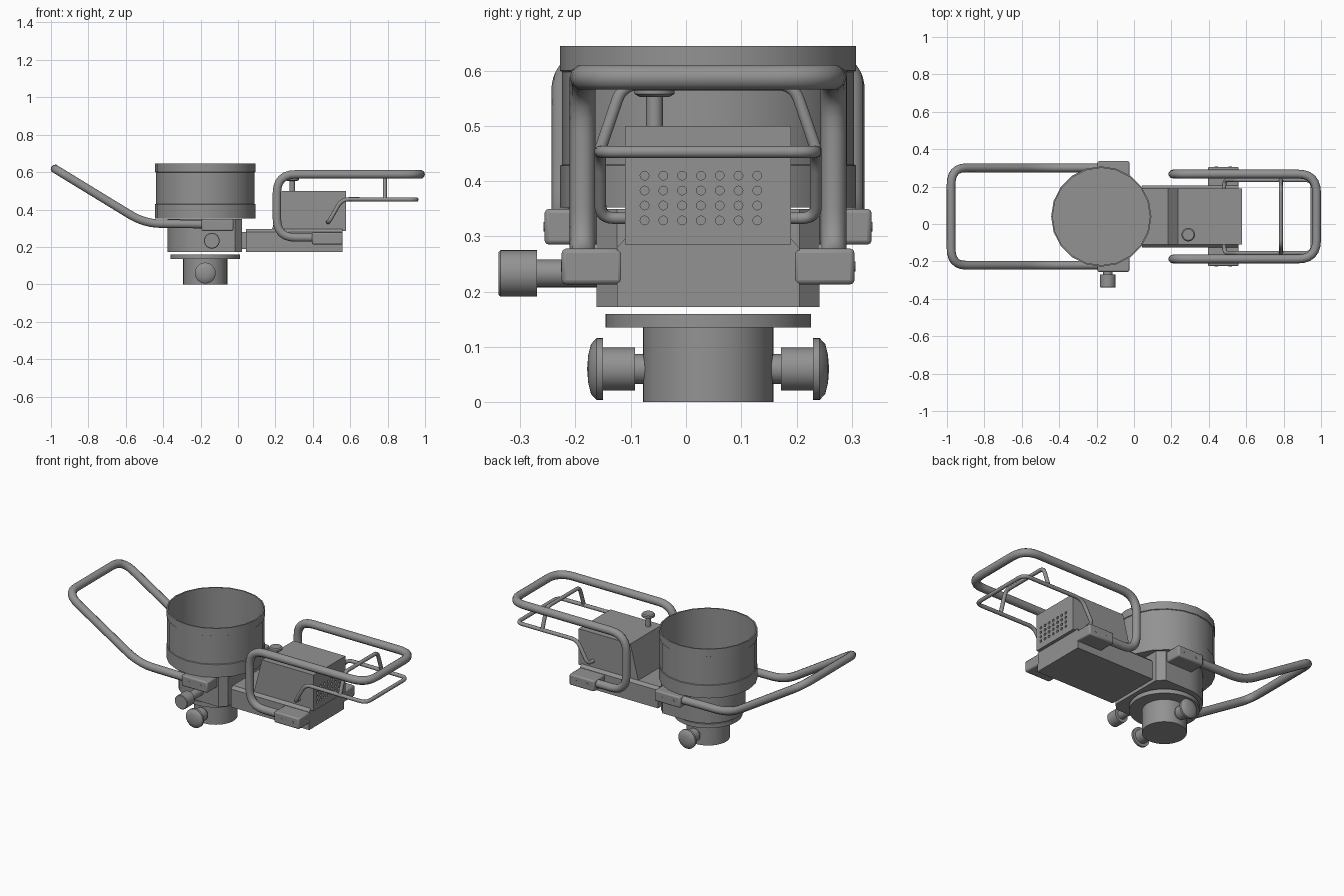
import bpy, bmesh, math
from mathutils import Vector, Matrix

if "Cube" in bpy.data.objects:
    bpy.data.objects.remove(bpy.data.objects["Cube"])

CX, CY = -0.175, 0.04          # drum axis; CY is also the mirror plane

# dark grey metal used on every part
metal = bpy.data.materials.new("dark_metal")
metal.diffuse_color = (.29, .29, .29, 1)
metal.use_nodes = True
metal.node_tree.nodes["Principled BSDF"].inputs["Base Color"].default_value = metal.diffuse_color


def shade(ob, angle):
    bpy.ops.object.select_all(action='DESELECT')
    ob.select_set(True)
    bpy.context.view_layer.objects.active = ob
    if ob.type == 'CURVE':
        bpy.ops.object.convert(target='MESH')
    bpy.ops.object.shade_smooth_by_angle(angle=math.radians(angle))


def finish(name, bm, smooth=True, bevel=0):
    bmesh.ops.recalc_face_normals(bm, faces=bm.faces)
    me = bpy.data.meshes.new(name)
    bm.to_mesh(me)
    bm.free()
    me.materials.append(metal)
    ob = bpy.data.objects.new(name, me)
    bpy.context.collection.objects.link(ob)
    if bevel:
        m = ob.modifiers.new("bevel", 'BEVEL')
        m.width, m.segments = bevel, 2
    if smooth:
        shade(ob, 35)
    return ob


def lathe(name, profile, loc, direction=(0, 0, 1), n=32):
    """Revolve (radius, height) points about an axis through loc."""
    bm = bmesh.new()
    vs = [bm.verts.new((r, 0, h)) for r, h in profile]
    es = [bm.edges.new(p) for p in zip(vs, vs[1:])]
    bmesh.ops.spin(bm, geom=vs + es, cent=(0, 0, 0), axis=(0, 0, 1),
                   angle=math.tau, steps=n, use_merge=True)
    bmesh.ops.remove_doubles(bm, verts=bm.verts, dist=1e-5)
    rot = Vector((0, 0, 1)).rotation_difference(Vector(direction)).to_matrix().to_4x4()
    bm.transform(Matrix.Translation(loc) @ rot)
    return finish(name, bm)


def prism(name, outline, depth, bevel=0):
    """Extrude a closed outline of 3D points along the depth vector."""
    bm = bmesh.new()
    f = bm.faces.new([bm.verts.new(p) for p in outline])
    g = bmesh.ops.extrude_face_region(bm, geom=[f])["geom"]
    bmesh.ops.translate(bm, vec=depth,
                        verts=[v for v in g if isinstance(v, bmesh.types.BMVert)])
    return finish(name, bm, bevel > 0 or len(outline) > 12, bevel)


def box(name, x, y, z, bevel=0):
    return prism(name, [(x[0], y[0], z[0]), (x[1], y[0], z[0]), (x[1], y[0], z[1]),
                        (x[0], y[0], z[1])], (0, y[1] - y[0], 0), bevel)


def tube(name, half, r, bend):
    """Bent tube: half path given at negative side, mirrored about CY."""
    pts = [Vector(p) for p in half]
    pts += [Vector((p.x, 2 * CY - p.y, p.z)) for p in reversed(pts)]
    path = [pts[0]]
    for a, b, c in zip(pts, pts[1:], pts[2:]):
        u, v = (a - b), (c - b)
        d = min(bend, u.length * .48, v.length * .48)
        p, q = b + u.normalized() * d, b + v.normalized() * d
        for i in range(7):
            t = i / 6
            path.append(p * (1 - t) ** 2 + b * 2 * t * (1 - t) + q * t * t)
    path.append(pts[-1])
    cu = bpy.data.curves.new(name, 'CURVE')
    cu.dimensions = '3D'
    cu.bevel_depth, cu.bevel_resolution, cu.use_fill_caps = r, 3, True
    cu.materials.append(metal)
    s = cu.splines.new('POLY')
    s.points.add(len(path) - 1)
    for sp, p in zip(s.points, path):
        sp.co = (*p, 1)
    ob = bpy.data.objects.new(name, cu)
    bpy.context.collection.objects.link(ob)
    shade(ob, 45)


# base spigot and flange
lathe("base", [(0, 0), (.118, 0), (.118, .135), (.186, .135), (.186, .16), (0, .16)],
      (CX, CY, 0), n=40)

# round collar with a chamfered square housing on the right
n = 24
arc = [(CX + .202 * math.cos(a), CY + .202 * math.sin(a), .172)
       for a in (math.pi / 2 + math.pi * i / n for i in range(n + 1))]
corner = [(-.015, CY - .202, .172), (.0225, CY - .165, .172),
          (.0225, CY + .165, .172), (-.015, CY + .202, .172)]
prism("collar_housing", arc + corner, (0, 0, .178))

# open drum with slightly wider bands at bottom and rim
lathe("drum", [(0, .352), (.268, .352), (.268, .428), (.264, .43), (.264, .598),
               (.268, .6), (.268, .645), (.26, .645), (.26, .362), (0, .362)],
      (CX, CY, 0), n=20)

# carriage arm with chamfered top edges, and its joint
box("carriage_joint", (0, .06), (CY - .13, CY + .13), (.19, .28))
prism("carriage", [(.042, CY + y, z) for y, z in (
    (-.165, .172), (.165, .172), (.165, .28), (.15, .296), (-.15, .296), (-.165, .28))],
    (.516, 0, 0))

# motor box with a sloped rear and vent holes
motor = prism("motor_box", [(x, CY - .15, z) for x, z in (
    (.18, .285), (.577, .285), (.577, .5), (.235, .5))], (0, .3, 0))
bm = bmesh.new()
for i in range(7):
    for j in range(4):
        bmesh.ops.create_cone(
            bm, cap_ends=True, segments=12, radius1=.008, radius2=.008, depth=.03,
            matrix=Matrix.Translation((.577, -.075 + .034 * i, .329 + .027 * j))
            @ Matrix.Rotation(math.pi / 2, 4, 'Y'))
cutter = finish("vent_cutter", bm, False)
cutter.hide_render = True
cutter.hide_set(True)
m = motor.modifiers.new("vents", 'BOOLEAN')
m.operation, m.object, m.solver = 'DIFFERENCE', cutter, 'EXACT'

# thumb screw on the motor box
lathe("thumb_screw", [(0, .48), (.015, .48), (.015, .552), (.026, .552), (.036, .558),
                      (.036, .57), (.03, .576), (0, .576)], (.29, -.057, 0), n=24)

# side lock knob
lathe("lock_knob", [(0, 0), (.025, 0), (.025, .11), (.042, .11), (.042, .176),
                    (.039, .179), (0, .179)], (-.14, -.16, .233), (0, -1, 0))

for side, s in (("front", -1), ("back", 1)):
    # base knobs with domed caps
    lathe(f"base_knob_{side}",
          [(0, .1), (.027, .1), (.027, .132), (.039, .132), (.039, .19), (.056, .19),
           (.056, .202), (.045, .212), (.025, .217), (0, .219)],
          (CX, CY, .06), (0, s, 0))
    # clamp blocks holding the handles, with bolts
    for part, x, y, z in (("left", (-.195, -.025), (.19, .296), (.285, .35)),
                          ("right", (.395, .56), (.155, .265), (.213, .278))):
        ys = sorted((CY + s * y[0], CY + s * y[1]))
        box(f"{part}_clamp_{side}", x, ys, z, .008)
        for k in (.27, .73):
            lathe(f"{part}_clamp_bolt_{side}", [(.009, 0), (.009, .012), (0, .012)],
                  (x[0] + k * (x[1] - x[0]), CY + s * (y[1] - .0105), sum(z) / 2),
                  (0, s, 0), n=12)

# handles
tube("left_handle", [(-.05, CY - .26, .32), (-.5, CY - .26, .325),
                     (-.978, CY - .26, .617)], .0235, .09)
tube("right_handle", [(.5, CY - .227, .25), (.208, CY - .227, .25),
                      (.208, CY - .227, .588), (.976, CY - .227, .588)], .0235, .1)

# thin lower guard and the hanger joining it to the handle
tube("lower_guard", [(.48, CY - .14, .333), (.485, CY - .195, .333),
                     (.555, CY - .195, .455), (.955, CY - .195, .453)], .011, .04)
tube("guard_hanger", [(.785, CY - .195, .458), (.785, CY - .155, .575)], .011, .03)
